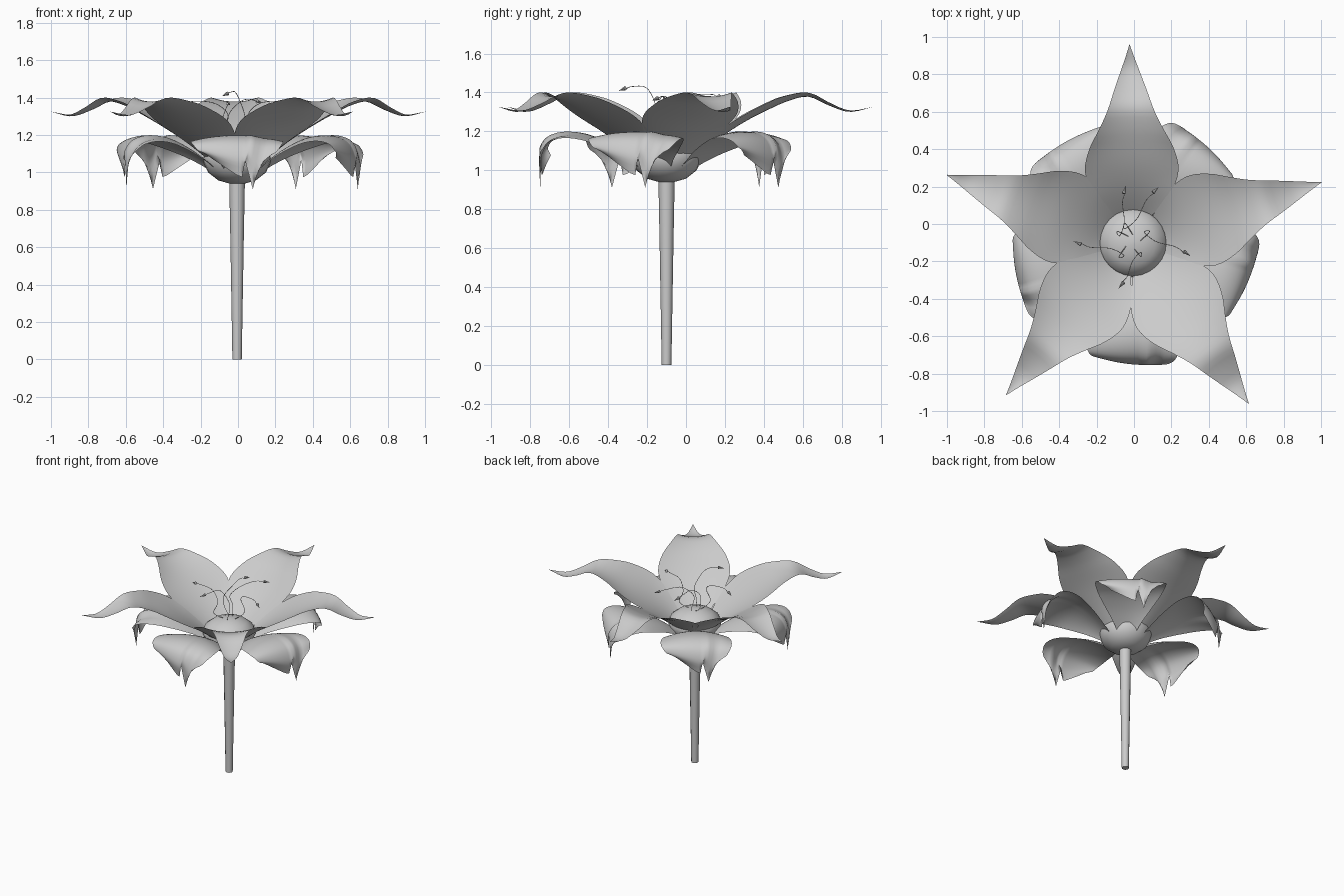
import bpy, math
from mathutils import Vector

if "Cube" in bpy.data.objects:
    bpy.data.objects.remove(bpy.data.objects["Cube"])

CX, CY = -0.005, -0.10   # flower axis


def spline(pts, t):
    """Catmull-Rom interpolation through evenly spaced points, t in 0..1"""
    n = len(pts) - 1
    i = min(int(t * n), n - 1)
    f = t * n - i
    p1, p2 = Vector(pts[i]), Vector(pts[i + 1])
    p0 = Vector(pts[i - 1]) if i > 0 else 2 * p1 - p2
    p3 = Vector(pts[i + 2]) if i + 2 <= n else 2 * p2 - p1
    return 0.5 * (2 * p1 + (p2 - p0) * f + (2 * p0 - 5 * p1 + 4 * p2 - p3) * f ** 2
                  + (3 * p1 - p0 - 3 * p2 + p3) * f ** 3)


def lerp_table(tab, v):
    for (a, fa), (b, fb) in zip(tab, tab[1:]):
        if v <= b:
            return fa + (fb - fa) * (v - a) / (b - a)
    return tab[-1][1]


def make_mesh(name, verts, faces, angle=None):
    me = bpy.data.meshes.new(name)
    me.from_pydata(verts, [], faces)
    me.update()
    ob = bpy.data.objects.new(name, me)
    bpy.context.collection.objects.link(ob)
    for p in me.polygons:
        p.use_smooth = True
    if angle:
        bpy.ops.object.select_all(action='DESELECT')
        ob.select_set(True)
        bpy.context.view_layer.objects.active = ob
        bpy.ops.object.shade_smooth_by_angle(angle=math.radians(angle))
    return ob


def petal(name, pts, deg, cup, tips=None, skew=0, nu=30, nv=20):
    """Sheet swept along (radius, z, half width) points; cup bends the edges along the normal,
    tips is the notched end outline, skew twists the end outward on one side"""
    a = math.radians(deg)
    d, side = Vector((math.cos(a), math.sin(a), 0)), Vector((-math.sin(a), math.cos(a), 0))
    verts, faces = [], []
    for i in range(nu + 1):
        u = i / nu
        r, z, w = spline(pts, u)
        t = spline(pts, min(u + .01, 1)) - spline(pts, max(u - .01, 0))
        nrm = Vector((-t.y, t.x)).normalized()
        w = max(w, 0.001)
        for j in range(nv + 1):
            v = 2 * j / nv - 1
            k = cup * v * v * min(1, w / 0.2) * (1 - .6 * u ** 3 if tips else 1)
            ext = lerp_table(tips, v) * u ** 5 if tips else 0
            p = d * (r + nrm.x * k + skew * v * u ** 4) + side * (v * w)
            verts.append((CX + p.x, CY + p.y, z + nrm.y * k + ext))
    for i in range(nu):
        for j in range(nv):
            q = i * (nv + 1) + j
            faces.append((q, q + nv + 1, q + nv + 2, q + 1))
    return make_mesh(name, verts, faces)


def lathe(name, prof, n, angle):
    verts = [(CX + r * math.cos(2 * math.pi * k / n), CY + r * math.sin(2 * math.pi * k / n), z)
             for r, z in prof for k in range(n)]
    faces = [(i * n + k, i * n + (k + 1) % n, (i + 1) * n + (k + 1) % n, (i + 1) * n + k)
             for i in range(len(prof) - 1) for k in range(n)]
    faces += [tuple(range(n))[::-1], tuple((len(prof) - 1) * n + k for k in range(n))]
    return make_mesh(name, verts, faces, angle)


# stem and rounded flower centre
lathe("stem", [(.025, 0), (.030, .3), (.036, .65), (.042, .96)], 12, 40)
lathe("flower_centre", [(.04, .94), (.10, .957), (.155, 1.0), (.184, 1.065), (.17, 1.11),
                        (.12, 1.15), (.06, 1.172), (.01, 1.178)], 24, 50)

# five long pointed upper petals
upper = [(.09, 1.01, .05), (.175, 1.087, .12), (.28, 1.17, .205), (.40, 1.248, .25), (.52, 1.31, .225),
         (.63, 1.358, .165), (.73, 1.378, .115), (.83, 1.335, .08), (.94, 1.3, .042), (1.06, 1.325, 0)]
for i, deg in enumerate((91, 17.8, -54.3, -129.8, 160)):
    petal(f"upper_petal_{i+1}", upper, deg, .035)

# five lower petals curling down to a notched tip
lower = [(.09, .99, .045), (.175, 1.06, .09), (.28, 1.13, .155), (.40, 1.185, .215), (.52, 1.2, .245),
         (.61, 1.17, .24), (.65, 1.10, .205), (.635, 1.035, .14)]
notch = [(-1, .04), (-.5, -.005), (0, -.05), (.2, -.06), (.3, .03), (.6, -.125), (.8, -.02), (1, .02)]
for i, deg in enumerate((-90, -17, 54, 126, 198)):
    petal(f"lower_petal_{i+1}", lower, deg, -.04, notch, .03)

# thin curling stamens with small pointed anthers
ends = [(-.31, -.10, 1.37), (.29, -.16, 1.37), (-.07, -.33, 1.42), (-.05, .19, 1.37), (.12, .19, 1.38)]
for i, (ex, ey, ez) in enumerate(ends):
    out = Vector((ex - CX, ey - CY, 0))
    side = Vector((-out.y, out.x, 0))
    base = Vector((CX, CY, 0))
    path = [base + out * .08 + Vector((0, 0, 1.16)),
            base + out * .25 + side * .25 + Vector((0, 0, 1.22)),
            base + out * .16 + side * .22 + Vector((0, 0, 1.31)),
            base + out * .40 + side * .10 + Vector((0, 0, ez)),
            base + out * .75 + side * .08 + Vector((0, 0, ez + .01)),
            base + out * .93 + Vector((0, 0, ez - .005))]
    cu = bpy.data.curves.new(f"stamen_{i+1}", 'CURVE')
    cu.dimensions = '3D'
    cu.bevel_depth, cu.bevel_resolution = .0018, 1
    sp = cu.splines.new('POLY')
    sp.points.add(24)
    for k in range(25):
        sp.points[k].co = (*spline(path, k / 24), 1)
    bpy.context.collection.objects.link(bpy.data.objects.new(f"stamen_{i+1}", cu))
    tip = path[-1] + out.normalized() * .015
    bpy.ops.mesh.primitive_cone_add(vertices=8, radius1=.011, radius2=0, depth=.045, location=tip)
    an = bpy.context.object
    an.name = f"anther_{i+1}"
    an.rotation_euler = (path[-1] - path[-2]).to_track_quat('Z', 'Y').to_euler()
